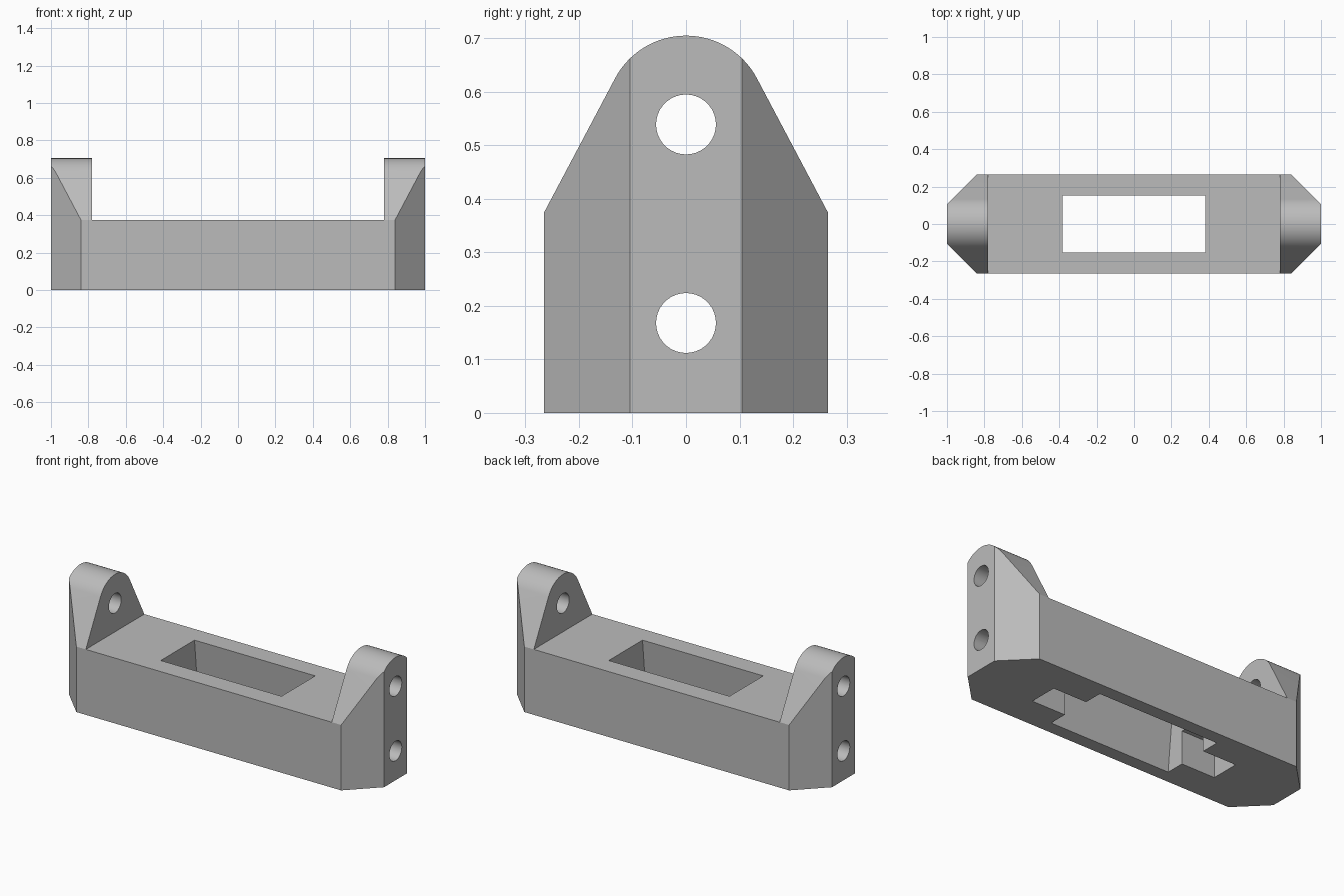
import bpy, bmesh
from math import sin, cos, radians
from mathutils import Vector

if "Cube" in bpy.data.objects:
    bpy.data.objects.remove(bpy.data.objects["Cube"], do_unlink=True)

HALF_W, DECK = 0.265, 0.375          # half depth, deck height
SLOT_X = 0.383

grey = bpy.data.materials.new("plain grey")
grey.use_nodes = True
grey.diffuse_color = (0.5, 0.5, 0.5, 1)
grey.node_tree.nodes["Principled BSDF"].inputs["Base Color"].default_value = (0.5, 0.5, 0.5, 1)


def loft(name, start, end):
    """Solid between two matching loops of points."""
    bm = bmesh.new()
    a = [bm.verts.new(p) for p in start]
    b = [bm.verts.new(p) for p in end]
    n = len(a)
    bm.faces.new(a)
    bm.faces.new(b[::-1])
    for i in range(n):
        j = (i + 1) % n
        bm.faces.new((a[i], b[i], b[j], a[j]))
    bmesh.ops.recalc_face_normals(bm, faces=bm.faces)
    mesh = bpy.data.meshes.new(name)
    bm.to_mesh(mesh)
    bm.free()
    ob = bpy.data.objects.new(name, mesh)
    bpy.context.collection.objects.link(ob)
    mesh.materials.append(grey)
    return ob


def rect(hx, hy, z):
    return [Vector((sx * hx, sy * hy, z)) for sx, sy in ((-1, -1), (1, -1), (1, 1), (-1, 1))]


def along_x(points, x):
    return [Vector((x, y, z)) for y, z in points]


def combine(target, tool, operation):
    mod = target.modifiers.new("cut", "BOOLEAN")
    mod.operation, mod.solver, mod.object = operation, "EXACT", tool
    bpy.context.view_layer.objects.active = target
    bpy.ops.object.modifier_apply(modifier=mod.name)
    bpy.data.objects.remove(tool, do_unlink=True)


# Arched end profile swept along the full length
arc = [(0.15 * sin(radians(t)), 0.555 + 0.15 * cos(radians(t)))
       for t in [62 - 124 * i / 32 for i in range(33)]]
profile = [(-HALF_W, 0), (HALF_W, 0), (HALF_W, DECK)] + arc + [(-HALF_W, DECK)]
bracket = loft("mounting_bracket", along_x(profile, -1), along_x(profile, 1))

# Chamfered corners, from an eight-sided plan
quarter = [(1, 0.105), (0.84, HALF_W + 0.0)]
plan = (quarter + [(-x, y) for x, y in quarter[::-1]]
        + [(-x, -y) for x, y in quarter] + [(x, -y) for x, y in quarter[::-1]])
outline = loft("outline_tool", [Vector((x, y, -0.1)) for x, y in plan],
               [Vector((x, y, 1)) for x, y in plan])
combine(bracket, outline, "INTERSECT")

# Open space between the two upright ears
combine(bracket, loft("gap_tool", rect(0.78, 0.5, DECK), rect(0.78, 0.5, 1)), "DIFFERENCE")

# Tapered slot through the deck, and the narrower pocket under it
combine(bracket, loft("slot_tool", rect(SLOT_X, 0.195, -0.05),
                      rect(SLOT_X, 0.148, DECK + 0.05)), "DIFFERENCE")
combine(bracket, loft("pocket_tool", rect(0.595, 0.083, -0.05),
                      rect(0.595, 0.083, 0.19)), "DIFFERENCE")

# Round bolt holes, upper and lower, running end to end
for z in (0.168, 0.539):
    ring = [(0.056 * cos(radians(a)), z + 0.056 * sin(radians(a))) for a in range(0, 360, 10)]
    combine(bracket, loft("hole_tool", along_x(ring, -1.2), along_x(ring, 1.2)), "DIFFERENCE")

# Smooth arches and holes, keep the corners sharp
bpy.ops.object.select_all(action="DESELECT")
bracket.select_set(True)
bpy.context.view_layer.objects.active = bracket
bpy.ops.object.shade_smooth_by_angle(angle=radians(20))
